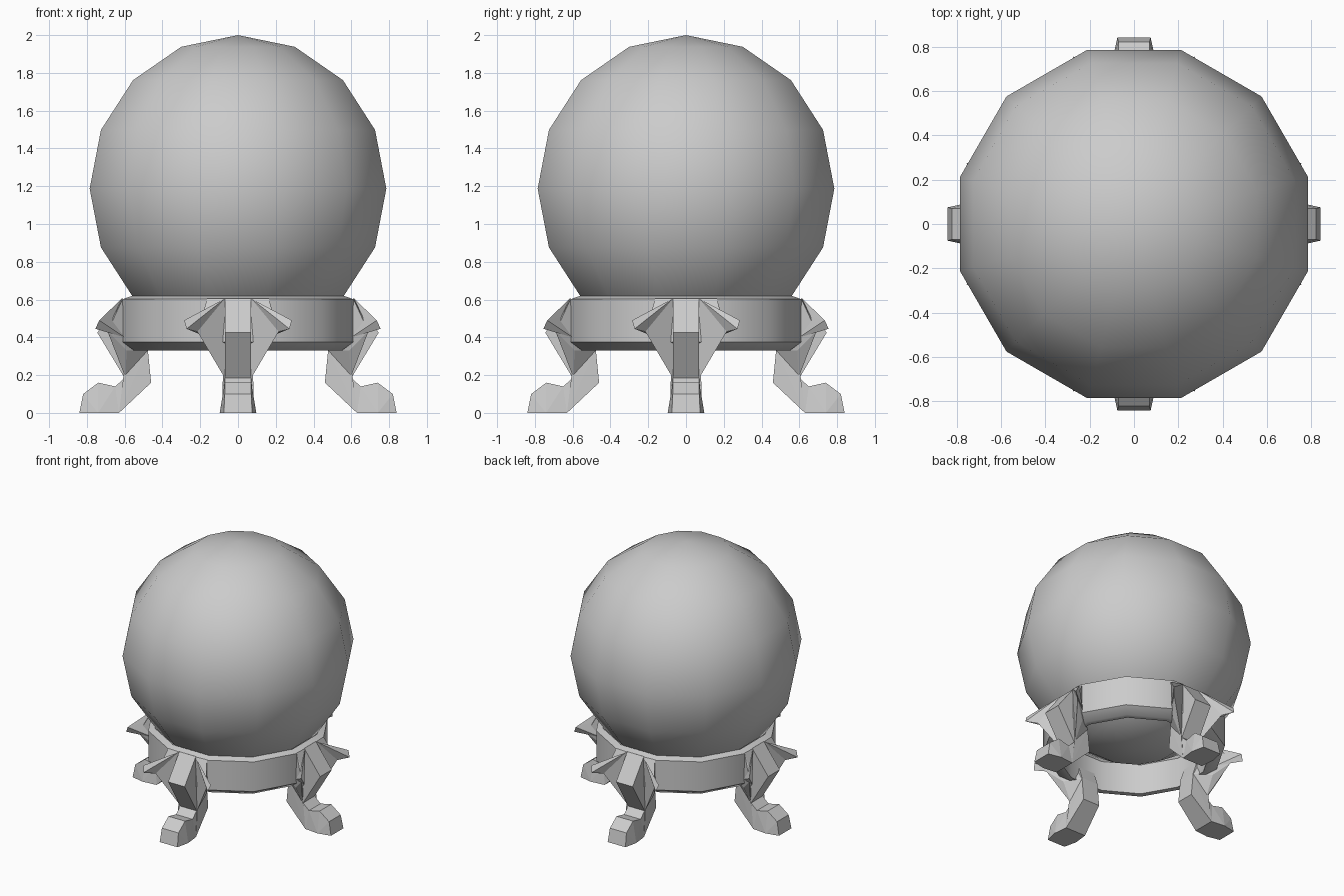
import bpy, bmesh
from math import sin, cos, pi, radians
from mathutils import Matrix

if "Cube" in bpy.data.objects:
    bpy.data.objects.remove(bpy.data.objects["Cube"])


def finish(bm, name, angle=None):
    bmesh.ops.recalc_face_normals(bm, faces=bm.faces)
    me = bpy.data.meshes.new(name)
    bm.to_mesh(me)
    bm.free()
    ob = bpy.data.objects.new(name, me)
    bpy.context.collection.objects.link(ob)
    if angle:
        bpy.ops.object.select_all(action='DESELECT')
        ob.select_set(True)
        bpy.context.view_layer.objects.active = ob
        bpy.ops.object.shade_smooth_by_angle(angle=radians(angle))
    return ob


# Glass ball: 12 sides, 8 rings, flats facing the axes
bm = bmesh.new()
bmesh.ops.create_uvsphere(bm, u_segments=12, v_segments=8, radius=0.813,
                          matrix=Matrix.Translation((0, 0, 1.187)) @ Matrix.Rotation(pi / 12, 4, 'Z'))
finish(bm, "ball", 60)

# Twelve-sided cradle ring, lathed from a closed profile (radius, z)
profile = [(0.585, 0.618), (0.632, 0.602), (0.632, 0.375), (0.57, 0.33), (0.53, 0.33), (0.53, 0.56)]
bm = bmesh.new()
loops = []
for i in range(12):
    a = pi / 12 + i * pi / 6
    loops.append([bm.verts.new((r * cos(a), r * sin(a), z)) for r, z in profile])
n = len(profile)
for i in range(12):
    A, B = loops[i], loops[(i + 1) % 12]
    for j in range(n):
        k = (j + 1) % n
        bm.faces.new((A[j], B[j], B[k], A[k]))
finish(bm, "cradle_ring", 40)

# Leg outline seen from the side: (distance out, z, half width)
LEG = [(0.61, 0.605, .07), (0.745, 0.425, .07), (0.60, 0.185, .07), (0.65, 0.14, .07),
       (0.74, 0.16, .07), (0.82, 0.10, .07), (0.84, 0.0, .075), (0.74, 0.0, .097),
       (0.63, 0.0, .085), (0.46, 0.16, .07), (0.478, 0.34, .07), (0.56, 0.58, .07)]

# Corner points of the side wings (side, out, z)
P0, P1, P2 = (.07, .615, .605), (.163, .61, .605), (.18, .66, .51)
P3, P4, P5 = (.285, .735, .49), (.272, .755, .445), (.215, .69, .43)
P6, P7 = (.145, .59, .33), (.07, .595, .185)
BACK = (.163, .6, .40)
WINGS = [
    [P0, P1, P2, P5, BACK, (.07, .57, .45)],               # shoulder on the ring
    [P0, P2, P3, P4, P5, BACK],                            # pointed horn
    [P0, P5, P6, P7, BACK, (.07, .478, .33), (.07, .57, .5)],  # tapering web
]


def build_leg(name, angle):
    bm = bmesh.new()
    # central strip and foot
    L = [bm.verts.new((-w, -r, z)) for r, z, w in LEG]
    R = [bm.verts.new((w, -r, z)) for r, z, w in LEG]
    sides = [bm.faces.new(L), bm.faces.new(R[::-1])]
    for i in range(len(L)):
        k = (i + 1) % len(L)
        bm.faces.new((L[i], R[i], R[k], L[k]))
    bmesh.ops.triangulate(bm, faces=sides)
    # mirrored wings
    for s in (-1, 1):
        for pts in WINGS:
            vs = [bm.verts.new((s * x, -r, z)) for x, r, z in pts]
            res = bmesh.ops.convex_hull(bm, input=vs)
            junk = [v for v in set(res["geom_interior"] + res["geom_unused"])
                    if isinstance(v, bmesh.types.BMVert)]
            bmesh.ops.delete(bm, geom=junk, context='VERTS')
    bm.transform(Matrix.Rotation(angle, 4, 'Z'))
    finish(bm, name)


for i, side in enumerate(("front", "right", "back", "left")):
    build_leg(side + "_leg", i * pi / 2)
